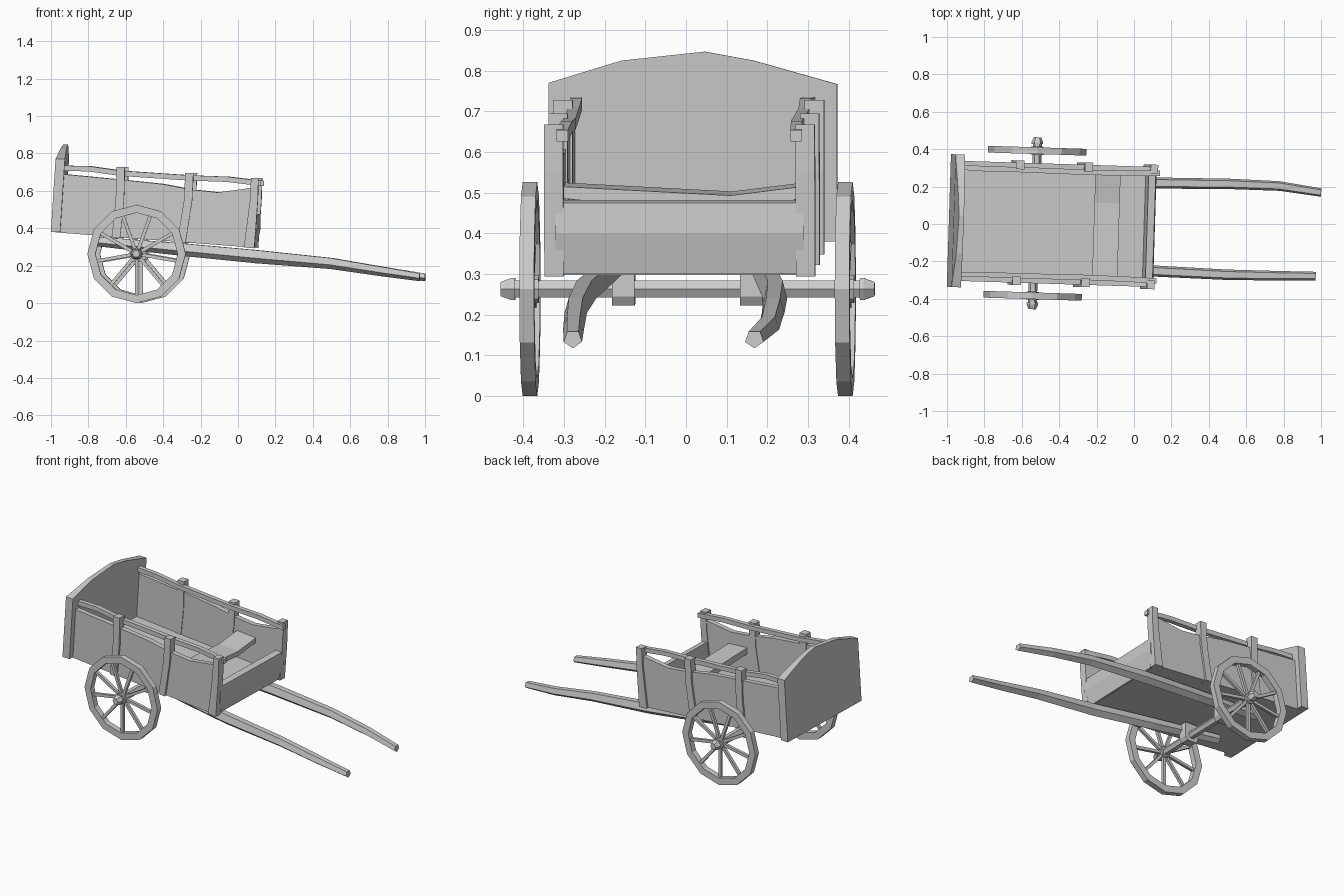
import bpy, bmesh
from math import sin, cos, pi, radians
from mathutils import Vector, Matrix

if "Cube" in bpy.data.objects:
    bpy.data.objects.remove(bpy.data.objects["Cube"])

# The whole cart stands slightly turned about the vertical axis
PIVOT = Matrix.Translation((-0.4, 0, 0))
YAW = PIVOT @ Matrix.Rotation(radians(-1.8), 4, 'Z') @ PIVOT.inverted()


def finish(name, bm):
    bmesh.ops.recalc_face_normals(bm, faces=bm.faces)
    bm.transform(YAW)
    bmesh.ops.recalc_face_normals(bm, faces=bm.faces)
    me = bpy.data.meshes.new(name)
    bm.to_mesh(me)
    bm.free()
    ob = bpy.data.objects.new(name, me)
    bpy.context.collection.objects.link(ob)
    return ob


def loft(bm, rings, closed=False):
    """Skin a list of equal-sized point rings, capped unless closed."""
    vs = [[bm.verts.new(p) for p in r] for r in rings]
    n = len(vs[0])
    pairs = list(zip(vs, vs[1:])) + ([(vs[-1], vs[0])] if closed else [])
    for a, b in pairs:
        for i in range(n):
            j = (i + 1) % n
            bm.faces.new((a[i], a[j], b[j], b[i]))
    if not closed:
        bm.faces.new(vs[0])
        bm.faces.new(vs[-1])


def prism(name, profile, y0, y1):
    """Extrude an x-z profile between two y positions."""
    bm = bmesh.new()
    loft(bm, [[(x, y, z) for x, z in profile] for y in (y0, y1)])
    return finish(name, bm)


def bar(name, stations, sides=4):
    """Bar along x; stations are (x, y, z, half width, half height)."""
    bm = bmesh.new()
    rings = []
    k = 1 / cos(pi / sides) if sides == 4 else 1.08
    for x, y, z, w, h in stations:
        rings.append([(x, y + w * k * cos(a), z + h * k * sin(a))
                      for a in [2 * pi * i / sides + pi / sides + (pi / 2 if sides == 5 else 0)
                                for i in range(sides)]])
    loft(bm, rings)
    return finish(name, bm)


def under(x):
    """Height of the sloping underside of the body."""
    return 0.30 - 0.077 * (x - 0.05)


# Floor
prism("floor", [(-0.96, under(-0.96)), (0.08, under(0.08)),
                (0.08, under(0.08) + 0.035), (-0.96, under(-0.96) + 0.035)], -0.3, 0.3)

for s, side in ((-1, "near"), (1, "far")):
    # Side panel with wavy top edge
    prism(f"side_panel_{side}",
          [(-0.965, under(-0.965)), (0.075, under(0.075)), (0.095, 0.618), (0.0, 0.605),
           (-0.1, 0.592), (-0.24, 0.607), (-0.40, 0.637), (-0.62, 0.66), (-0.935, 0.69)],
          s * 0.29, s * 0.321)
    # Upright posts: bottom x range, top x range, top height
    for i, (a, b, c, d, top) in enumerate([(-0.665, -0.62, -0.64, -0.595, 0.728),
                                           (-0.315, -0.27, -0.272, -0.228, 0.695),
                                           (0.042, 0.098, 0.08, 0.12, 0.668)]):
        zm = 0.55
        prism(f"post_{side}_{i + 1}",
              [(a, under(a) - 0.003), (b, under(b) - 0.003),
               (b + (d - b) * 0.85, zm), (d, top), (c, top), (a + (c - a) * 0.85, zm)],
              s * 0.286, s * 0.333)
    # Top rail
    bar(f"rail_{side}", [(x, s * y, z, 0.014, 0.014) for x, y, z in
                         [(-0.95, 0.288, 0.722), (-0.79, 0.282, 0.718), (-0.62, 0.284, 0.694),
                          (-0.25, 0.281, 0.669), (-0.05, 0.283, 0.662), (0.13, 0.288, 0.640)]])
    # Pulling shaft, running under the floor
    tip_y = 0.235 if s < 0 else 0.212
    tip_x = 0.98 if s < 0 else 0.995
    bar(f"shaft_{side}",
        [(-0.75, s * 0.17, 0.332, 0.026, 0.026), (-0.3, s * 0.205, 0.290, 0.029, 0.034),
         (0.1, s * 0.235, 0.252, 0.029, 0.036), (0.5, s * 0.243, 0.215, 0.027, 0.030),
         (0.77, s * 0.24, 0.172, 0.025, 0.026), (tip_x, s * tip_y, 0.140, 0.022, 0.021)], 5)
    # Block holding the axle to the shaft
    prism(f"axle_block_{side}",
          [(-0.56, 0.222), (-0.50, 0.222), (-0.485, 0.245), (-0.485, 0.335), (-0.575, 0.335),
           (-0.575, 0.245)], s * 0.13, s * 0.185)

# Tall back board with an arched top, thinner towards the top
bm = bmesh.new()
outline = [(-0.355, 0.38), (0.355, 0.38), (0.355, 0.767), (0.15, 0.825),
           (0.03, 0.847), (-0.175, 0.825), (-0.355, 0.77)]
loft(bm, [[(-0.99 + 0.065 * (z - 0.38) + max(0, z - 0.77) * 0.3, y, z) for y, z in outline],
          [(-0.94 + 0.065 * (z - 0.38), y, z) for y, z in outline]])
finish("back_board", bm)

# Low front board, slightly bulged
prism("front_board", [(0.05, 0.30), (0.09, 0.30), (0.112, 0.40), (0.108, 0.475), (0.07, 0.482)],
      -0.305, 0.305)

# Seat plank, sagging in the middle
bm = bmesh.new()
loft(bm, [[(-0.215, y, z - 0.03), (-0.08, y, z - 0.03), (-0.08, y, z), (-0.215, y, z + 0.01)]
          for y, z in [(-0.295, 0.515), (0.12, 0.493), (0.295, 0.515)]])
finish("seat", bm)

# Axle and wheels
CX, CZ, R = -0.53, 0.263, 0.263


def circle(y, r, n, turn=0.0):
    return [(CX + r * cos(2 * pi * i / n + turn), y, CZ + r * sin(2 * pi * i / n + turn))
            for i in range(n)]


bm = bmesh.new()
loft(bm, [circle(-0.445, 0.024, 6), circle(0.445, 0.024, 6)])
finish("axle", bm)

for s, side in ((-1, "near"), (1, "far")):
    # Twelve-sided rim
    bm = bmesh.new()
    y0, y1 = s * 0.370, s * 0.406
    loft(bm, [circle(y0, R, 12), circle(y1, R, 12),
              circle(y1, R - 0.043, 12), circle(y0, R - 0.043, 12)], closed=True)
    finish(f"wheel_rim_{side}", bm)
    # Nine spokes
    bm = bmesh.new()
    for k in range(9):
        a = -pi / 2 + 2 * pi * k / 9
        d, t = Vector((cos(a), 0, sin(a))), Vector((-sin(a), 0, cos(a)))
        c = Vector((CX, s * 0.388, CZ))
        loft(bm, [[c + d * r + t * u * 0.009 + Vector((0, v * 0.009, 0))
                   for u, v in ((-1, -1), (1, -1), (1, 1), (-1, 1))] for r in (0.015, 0.228)])
    finish(f"wheel_spokes_{side}", bm)
    # Hub and tapered end nut
    bm = bmesh.new()
    loft(bm, [circle(s * 0.366, 0.034, 8), circle(s * 0.410, 0.034, 8)])
    loft(bm, [circle(s * 0.424, 0.031, 6), circle(s * 0.434, 0.031, 6),
              circle(s * 0.460, 0.020, 6)])
    finish(f"wheel_hub_{side}", bm)
